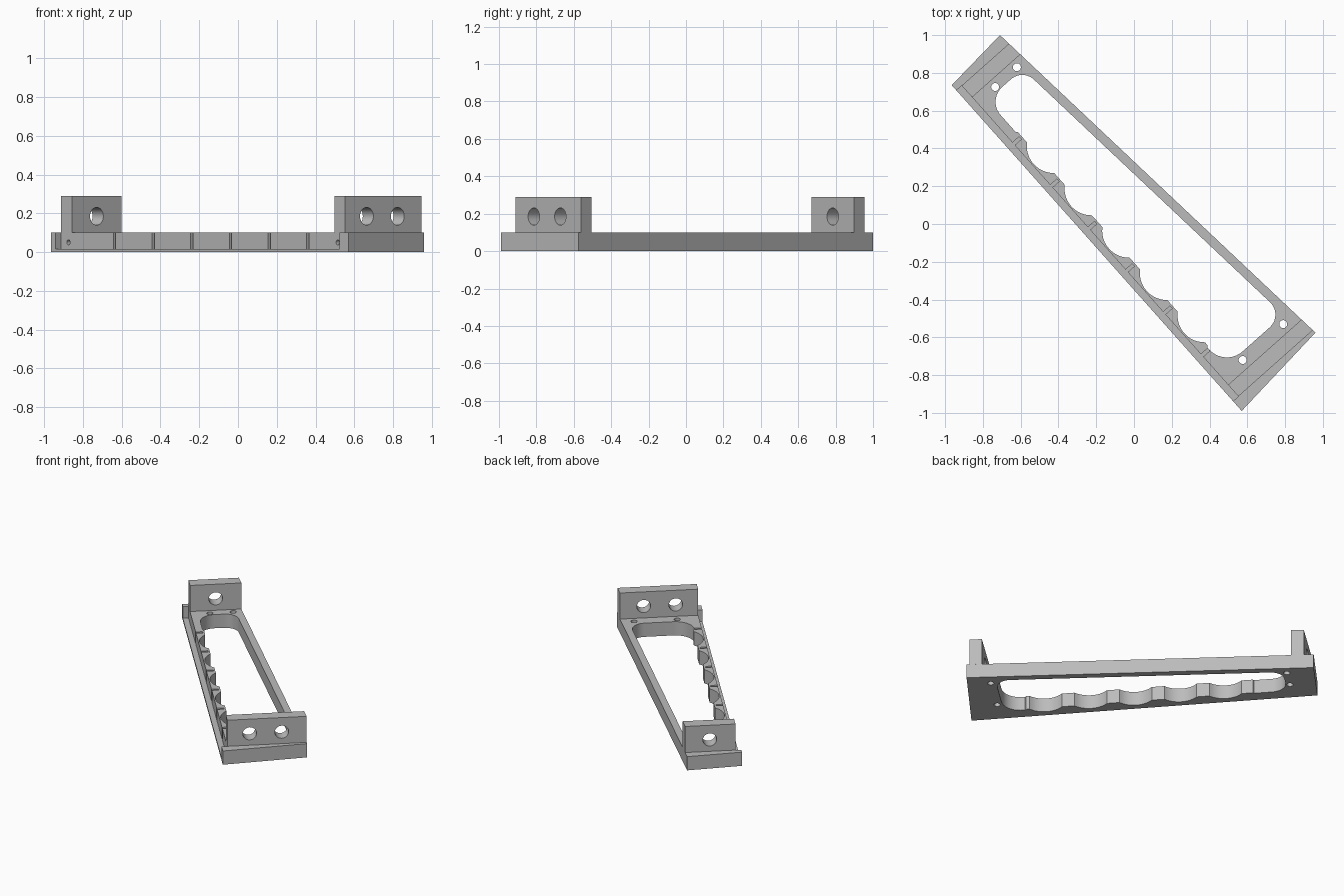
import bpy, bmesh, math
from mathutils import Vector, Matrix

if "Cube" in bpy.data.objects:
    bpy.data.objects.remove(bpy.data.objects["Cube"])

# Working frame: s runs along the slanted long edge, t runs inward, z is up
D = Vector((0.665, -0.747, 0)).normalized()
N = Vector((-D.y, D.x, 0))
FRAME = Matrix(((D.x, N.x, 0, -0.965), (D.y, N.y, 0, 0.735), (0, 0, 1, 0), (0, 0, 0, 1)))

grey = bpy.data.materials.new("light grey")
grey.diffuse_color = (0.5, 0.5, 0.5, 1)
grey.use_nodes = True
grey.node_tree.nodes["Principled BSDF"].inputs["Base Color"].default_value = grey.diffuse_color


def make(name, bm, cutter=False):
    bmesh.ops.recalc_face_normals(bm, faces=bm.faces)
    me = bpy.data.meshes.new(name)
    bm.to_mesh(me)
    bm.free()
    ob = bpy.data.objects.new(name, me)
    bpy.context.collection.objects.link(ob)
    me.transform(FRAME)
    me.materials.append(grey)
    ob.hide_render = cutter
    return ob


def prism(name, pts, z0, z1, cutter=False):
    bm = bmesh.new()
    face = bm.faces.new([bm.verts.new((s, t, z0)) for s, t in pts])
    ext = bmesh.ops.extrude_face_region(bm, geom=[face])
    verts = [g for g in ext["geom"] if isinstance(g, bmesh.types.BMVert)]
    bmesh.ops.translate(bm, verts=verts, vec=(0, 0, z1 - z0))
    return make(name, bm, cutter)


def rect(s0, s1, t0, t1):
    return [(s0, t0), (s1, t0), (s1, t1), (s0, t1)]


def drill(name, centre, radius, depth, axis):
    rot = {"s": Matrix.Rotation(math.pi / 2, 4, "Y"),
           "t": Matrix.Rotation(math.pi / 2, 4, "X"), "z": Matrix()}[axis]
    bm = bmesh.new()
    bmesh.ops.create_cone(bm, cap_ends=True, segments=32, radius1=radius, radius2=radius,
                          depth=depth, matrix=Matrix.Translation(centre) @ rot)
    return make(name, bm, True)


def cut(ob, cutters):
    bpy.context.view_layer.objects.active = ob
    for c in cutters:
        m = ob.modifiers.new("cut", "BOOLEAN")
        m.operation, m.solver, m.object = "DIFFERENCE", "EXACT", c
        bpy.ops.object.modifier_apply(modifier=m.name)
    for c in cutters:
        bpy.data.objects.remove(c)
    bpy.ops.object.select_all(action="DESELECT")
    ob.select_set(True)
    bpy.ops.object.shade_smooth_by_angle(angle=math.radians(30))


def corner(p, a, b, r, n=10):
    """Points rounding the corner p between neighbours a and b."""
    p, u, v = Vector(p), (Vector(a) - Vector(p)).normalized(), (Vector(b) - Vector(p)).normalized()
    half = u.angle(v) / 2
    c = p + (u + v).normalized() * r / math.sin(half)
    k = r / math.tan(half)
    d0, d1 = p + u * k - c, p + v * k - c
    sweep = d0.angle_signed(d1)
    out = []
    for i in range(n + 1):
        w = -sweep * i / n
        out.append((c.x + d0.x * math.cos(w) - d0.y * math.sin(w),
                    c.y + d0.x * math.sin(w) + d0.y * math.cos(w)))
    return out


def far(s, inset=0.0):
    """Straight far edge of the frame."""
    return 0.367 + 0.0875 * (s + 0.028) - inset


# Opening outline: rounded corners plus five finger scallops on one side
S0, S1, T = 0.185, 2.077, 0.088
q = [(S0, T), (S1, T), (S1, far(S1, 0.048)), (S0, far(S0, 0.048))]
outline = corner(q[0], q[3], q[1], 0.105)
LAND = 0.096
outline += [(0.41, T), (0.418, LAND)]
R, HALF = 0.142, 0.108
rise = math.sqrt(R * R - HALF * HALF)
ang = math.asin(HALF / R)
for i in range(5):
    mid = 0.6 + 0.3 * i
    for k in range(13):
        w = -ang + 2 * ang * k / 12
        outline.append((mid + R * math.sin(w), LAND + rise - R * math.cos(w)))
outline += [(1.93, LAND), (1.938, T)]
outline += corner(q[1], q[0], q[2], 0.125)
outline += corner(q[2], q[1], q[3], 0.09)
outline += corner(q[3], q[2], q[0], 0.09)

# Base frame with opening, side ledge, notches and screw holes
LEDGE, W0, W1 = 0.038, 0.037, 2.24
base = prism("base_frame", [(0, 0), (2.309, 0.0), (2.259, 0.567), (-0.028, 0.367)], 0, 0.1)
cutters = [prism("opening", outline, -0.1, 0.2, True),
           prism("ledge", rect(W0, W1, -0.1, LEDGE), 0.015, 0.2, True)]
for i in range(6):
    s = 0.45 + 0.3 * i
    cutters.append(prism("notch", rect(s - 0.009, s + 0.009, 0.02, 0.085), 0.015, 0.2, True))
for x, y in ((-0.62, 0.83), (-0.735, 0.725), (0.79, -0.53), (0.575, -0.72)):
    p = FRAME.inverted() @ Vector((x, y, 0.05))
    cutters.append(drill("screw_hole", p, 0.021, 0.4, "z"))
for s in (0.093, 2.183):
    cutters.append(drill("side_hole", (s, 0.06, 0.05), 0.013, 0.12, "t"))
cut(base, cutters)

# Upright end walls with round holes
for name, s0, s1, holes in (("narrow_end_wall", W0, 0.12, (0.209,)),
                            ("wide_end_wall", 2.158, W1, (0.187, 0.4))):
    wall = prism(name, [(s0, LEDGE), (s1, LEDGE), (s1, far(s1)), (s0, far(s0))], 0.1, 0.29)
    cut(wall, [drill("wall_hole", ((s0 + s1) / 2, t, 0.185), 0.046, 0.3, "s") for t in holes])
